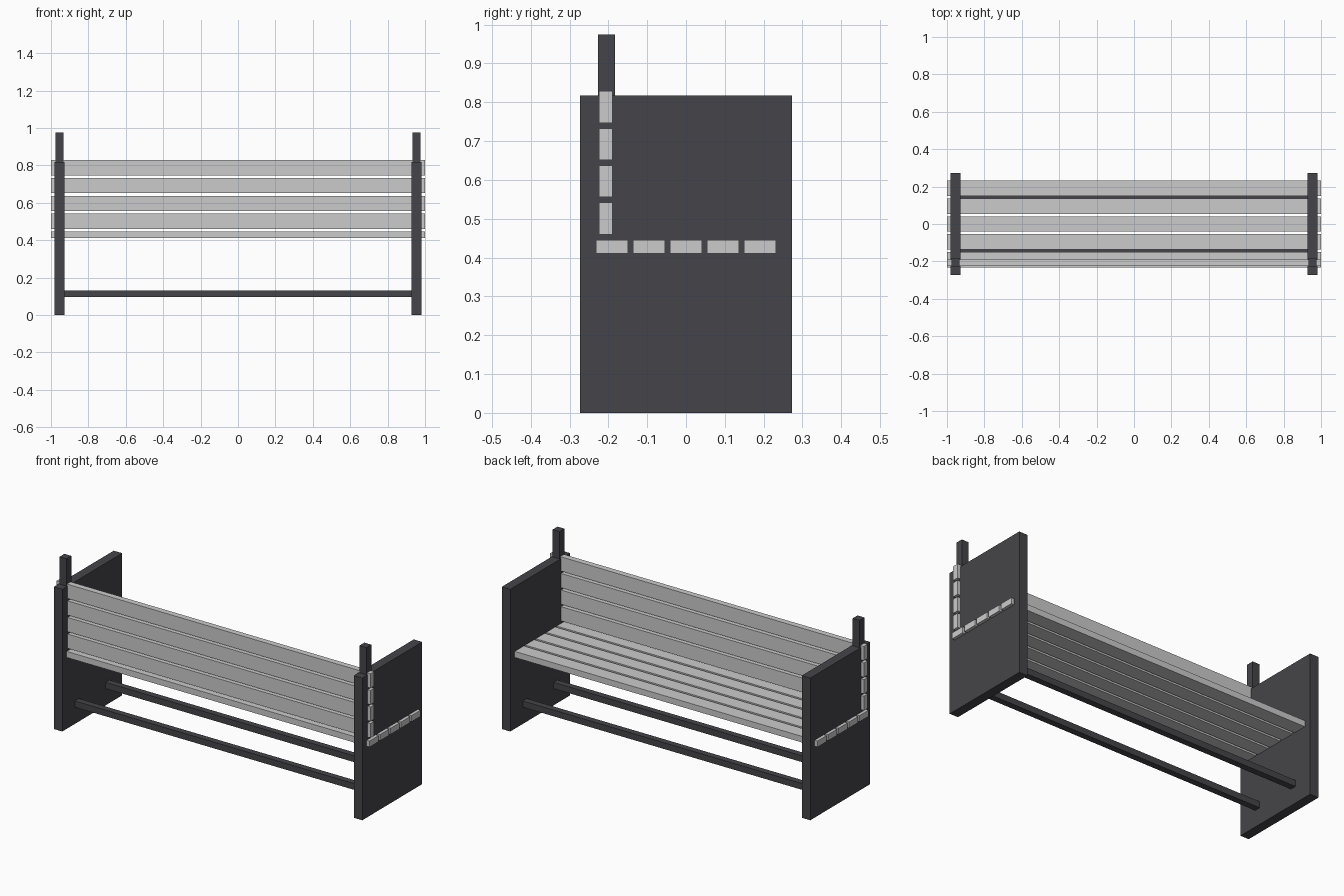
import bpy

if "Cube" in bpy.data.objects:
    bpy.data.objects.remove(bpy.data.objects["Cube"])

dark = bpy.data.materials.new("dark_metal")
dark.diffuse_color = (0.06, 0.06, 0.068, 1)
dark.use_nodes = True
dark.node_tree.nodes["Principled BSDF"].inputs["Base Color"].default_value = dark.diffuse_color


def box(name, center, size, mat=None):
    bpy.ops.mesh.primitive_cube_add(size=1, location=center)
    ob = bpy.context.object
    ob.name = name
    ob.scale = size
    bpy.ops.object.transform_apply(location=False, rotation=False, scale=True)
    if mat:
        ob.data.materials.append(mat)
    return ob


# End panels and the back posts rising out of them
for side, s in (("left", -1), ("right", 1)):
    box(f"{side}_end_panel", (s * 0.955, 0, 0.409), (0.054, 0.545, 0.818), dark)
    box(f"{side}_back_post", (s * 0.955, -0.205, 0.6975), (0.044, 0.044, 0.555), dark)

# Seat slats, running through the panels
for i in range(5):
    box(f"seat_slat_{i + 1}", (0, (i - 2) * 0.0955, 0.428), (2, 0.082, 0.035))

# Backrest slats
for i in range(4):
    box(f"back_slat_{i + 1}", (0, -0.2065, 0.501 + i * 0.0955), (2, 0.034, 0.082))

# Lower stretcher bars between the panels
for name, y in (("front", -0.14), ("rear", 0.14)):
    box(f"{name}_stretcher", (0, y, 0.114), (1.90, 0.036, 0.036), dark)
